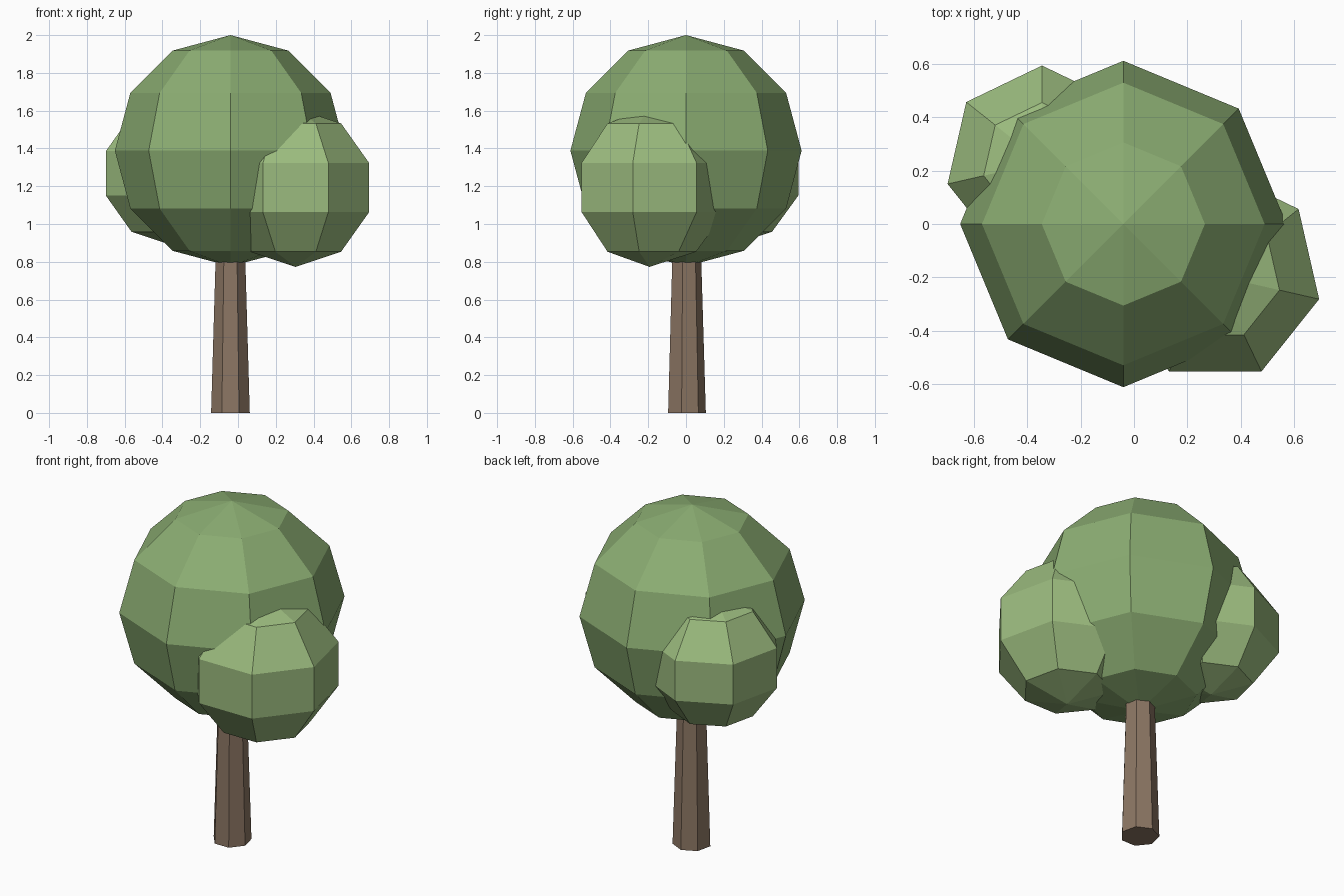
import bpy
import bmesh
from math import sin, cos, pi

if "Cube" in bpy.data.objects:
    bpy.data.objects.remove(bpy.data.objects["Cube"])


def material(name, rgb):
    mat = bpy.data.materials.new(name)
    mat.diffuse_color = (*rgb, 1)
    mat.use_nodes = True
    mat.node_tree.nodes["Principled BSDF"].inputs["Base Color"].default_value = mat.diffuse_color
    return mat


def lathe(name, center, profile, sides, mat):
    """Turn a (radius, z) profile, bottom to top, with one corner facing +y."""
    bm = bmesh.new()
    rings = []
    for r, z in profile:
        n = sides if r > 1e-5 else 1
        rings.append([bm.verts.new((-r * sin(2 * pi * i / sides),
                                    r * cos(2 * pi * i / sides), z)) for i in range(n)])
    for low, high in zip(rings, rings[1:]):
        for i in range(sides):
            j = (i + 1) % sides
            corners = [low[i % len(low)], low[j % len(low)],
                       high[j % len(high)], high[i % len(high)]]
            bm.faces.new(list(dict.fromkeys(corners)))
    # Cap open ends
    for ring in (rings[0], rings[-1]):
        if len(ring) > 1:
            bm.faces.new(ring)
    bmesh.ops.recalc_face_normals(bm, faces=bm.faces)
    mesh = bpy.data.meshes.new(name)
    bm.to_mesh(mesh)
    bm.free()
    mesh.materials.append(mat)
    obj = bpy.data.objects.new(name, mesh)
    obj.location = center
    bpy.context.collection.objects.link(obj)
    return obj


def ball(name, center, radius, sides, bands, mat):
    profile = [(radius * sin(pi * k / bands), -radius * cos(pi * k / bands))
               for k in range(bands + 1)]
    return lathe(name, center, profile, sides, mat)


bark = material("bark", (0.26, 0.18, 0.125))
leaf = material("leaf", (0.26, 0.42, 0.17))
light_leaf = material("light_leaf", (0.33, 0.50, 0.21))

# Tapered seven-sided trunk, its top buried in the crown
lathe("trunk", (-0.04, 0, 0), [(0.105, 0), (0.078, 0.9)], 7, bark)

# Main crown and two smaller foliage clumps
ball("crown", (-0.04, 0, 1.388), 0.612, 8, 6, leaf)
ball("front_right_clump", (0.305, -0.193, 1.193), 0.42, 7, 5, light_leaf)
ball("back_left_clump", (-0.345, 0.231, 1.268), 0.382, 7, 5, light_leaf)
